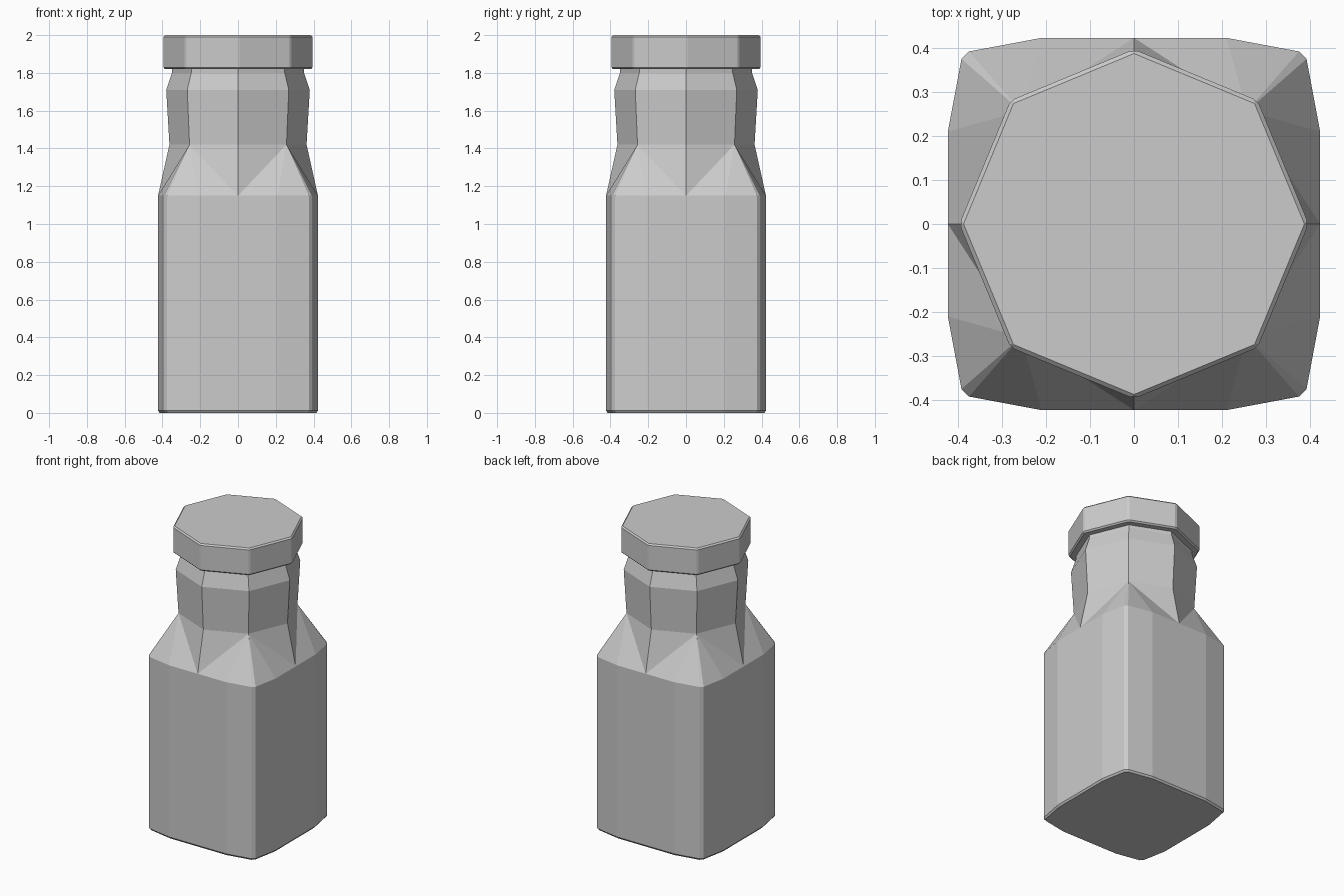
import bpy
import bmesh
from math import cos, sin, pi

cube = bpy.data.objects.get("Cube")
if cube:
    bpy.data.objects.remove(cube)

grey = bpy.data.materials.new("plain_grey")
grey.use_nodes = True
colour = (0.6, 0.6, 0.6, 1)
grey.diffuse_color = colour
grey.node_tree.nodes["Principled BSDF"].inputs["Base Color"].default_value = colour


def finish(bm, name):
    bmesh.ops.recalc_face_normals(bm, faces=bm.faces)
    mesh = bpy.data.meshes.new(name)
    bm.to_mesh(mesh)
    bm.free()
    mesh.materials.append(grey)
    obj = bpy.data.objects.new(name, mesh)
    bpy.context.collection.objects.link(obj)
    return obj


def octagon(bm, radius, z):
    return [bm.verts.new((radius * cos(i * pi / 4), radius * sin(i * pi / 4), z))
            for i in range(8)]


def square(bm, scale, z):
    # bowed square: middle, shoulder and a narrow cut corner on every side
    quarter = [(0.423, 0), (0.423, 0.21), (0.392, 0.375), (0.375, 0.392), (0.21, 0.423)]
    ring = []
    for turn in range(4):
        for x, y in quarter:
            for _ in range(turn):
                x, y = -y, x
            ring.append(bm.verts.new((x * scale, y * scale, z)))
    return ring


def bridge(bm, low, high):
    n = len(low)
    for i in range(n):
        j = (i + 1) % n
        bm.faces.new((low[i], low[j], high[j], high[i]))


# bottle: square body, faceted shoulder, octagonal neck
bm = bmesh.new()
body = [square(bm, s, z) for s, z in ((0.98, 0), (1, 0.012), (1, 1.15))]
neck = [octagon(bm, r, z) for r, z in ((0.363, 1.42), (0.38, 1.71), (0.35, 1.80), (0.35, 1.83))]
for rings in (body, neck):
    for low, high in zip(rings, rings[1:]):
        bridge(bm, low, high)
bm.faces.new(body[0])
bm.faces.new(neck[-1])
rim, collar = body[-1], neck[0]
for side in range(4):
    start = side * 5
    corner = collar[side * 2 + 1]
    # fan from the neck's diagonal corner down to the body rim
    for i in range(start, start + 5):
        bm.faces.new((rim[i], rim[(i + 1) % 20], corner))
    # notch dipping to the middle of each side
    bm.faces.new((rim[start], corner, collar[side * 2]))
    bm.faces.new((rim[(start + 5) % 20], collar[(side * 2 + 2) % 8], corner))
finish(bm, "bottle")

# octagonal cap with small bevelled edges
bm = bmesh.new()
bottom, top = octagon(bm, 0.397, 1.82), octagon(bm, 0.397, 2.0)
bridge(bm, bottom, top)
bm.faces.new(bottom)
bm.faces.new(top)
cap = finish(bm, "cap")
bevel = cap.modifiers.new("edge_bevel", 'BEVEL')
bevel.width = 0.009
bevel.segments = 1
bevel.limit_method = 'ANGLE'
bevel.angle_limit = 0.5
